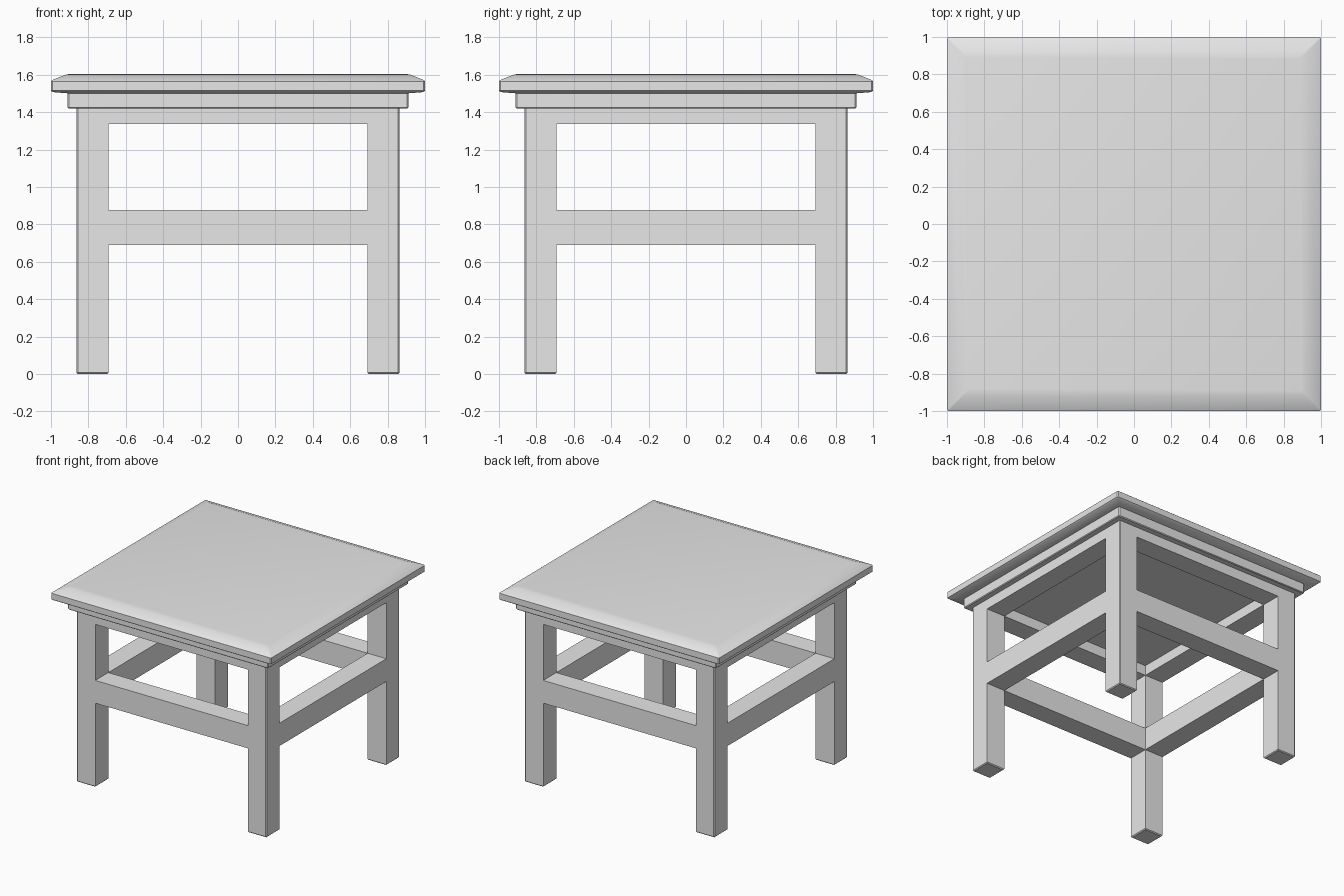
import bpy
import bmesh
from math import radians
from mathutils import Matrix

cube = bpy.data.objects.get("Cube")
if cube:
    bpy.data.objects.remove(cube, do_unlink=True)

# Single painted finish
COLOUR = (0.8, 0.8, 0.8, 1)
paint = bpy.data.materials.new("light_grey_paint")
paint.use_nodes = True
paint.diffuse_color = COLOUR
paint.node_tree.nodes["Principled BSDF"].inputs["Base Color"].default_value = COLOUR

OUTER, INNER = 0.863, 0.693   # outside and inside faces of the frame
FRAME_TOP = 1.42
SOFT = 0.007                  # softened corner width


def finish(name, bm):
    bmesh.ops.recalc_face_normals(bm, faces=bm.faces)
    mesh = bpy.data.meshes.new(name)
    bm.to_mesh(mesh)
    bm.free()
    mesh.materials.append(paint)
    obj = bpy.data.objects.new(name, mesh)
    bpy.context.collection.objects.link(obj)
    bpy.ops.object.select_all(action="DESELECT")
    obj.select_set(True)
    bpy.context.view_layer.objects.active = obj
    bpy.ops.object.shade_smooth_by_angle(angle=radians(30))
    return obj


def box(low, high):
    bm = bmesh.new()
    bmesh.ops.create_cube(bm, size=1)
    for v in bm.verts:
        v.co = [l if c < 0 else h for c, l, h in zip(v.co, low, high)]
    return bm


def soften(bm, rule):
    edges = [e for e in bm.edges if rule(*(v.co for v in e.verts))]
    bmesh.ops.bevel(bm, geom=edges, offset=SOFT, segments=1, affect="EDGES")


def square_stack(name, rings):
    """Solid of stacked squares with slightly clipped corners."""
    bm = bmesh.new()
    loops = []
    for half, z in rings:
        c = half - SOFT
        corners = [(half, -c), (half, c), (c, half), (-c, half),
                   (-half, c), (-half, -c), (-c, -half), (c, -half)]
        loops.append([bm.verts.new((x, y, z)) for x, y in corners])
    for low, high in zip(loops, loops[1:]):
        for i in range(len(low)):
            j = (i + 1) % len(low)
            bm.faces.new((low[i], low[j], high[j], high[i]))
    bm.faces.new(loops[0][::-1])
    bm.faces.new(loops[-1])
    return finish(name, bm)


# Legs, softened at the foot and along the outside corner
def leg_edge(a, b):
    foot = a.z == 0 and b.z == 0
    corner = min(a.x, a.y, b.x, b.y) > INNER + 0.01
    return foot or (corner and a.z != b.z)


for side, sx in (("left", 1), ("right", -1)):
    for end, sy in (("front", -1), ("back", 1)):
        bm = box((INNER, INNER, 0), (OUTER, OUTER, FRAME_TOP))
        soften(bm, leg_edge)
        bmesh.ops.transform(bm, matrix=Matrix.Diagonal((sx, sy, 1, 1)), verts=bm.verts)
        finish(f"{end}_{side}_leg", bm)

# Aprons under the top and stretchers halfway up, flush with the legs
for kind, low, high in (("apron", 1.337, FRAME_TOP), ("stretcher", 0.69, 0.877)):
    for i, side in enumerate(("front", "left", "back", "right")):
        bm = box((-INNER, -OUTER, low), (INNER, -INNER, high))
        bmesh.ops.rotate(bm, matrix=Matrix.Rotation(radians(90 * i), 3, "Z"), verts=bm.verts)
        finish(f"{side}_{kind}", bm)

# Moulding slab between frame and top
square_stack("moulding", [(0.905, FRAME_TOP), (0.911, 1.426), (0.911, 1.505)])

# Table top with a sloped border
square_stack("table_top", [(0.90, 1.50), (0.99, 1.507), (1.0, 1.515), (1.0, 1.565),
                           (0.99, 1.573), (0.92, 1.601), (0.89, 1.605)])
